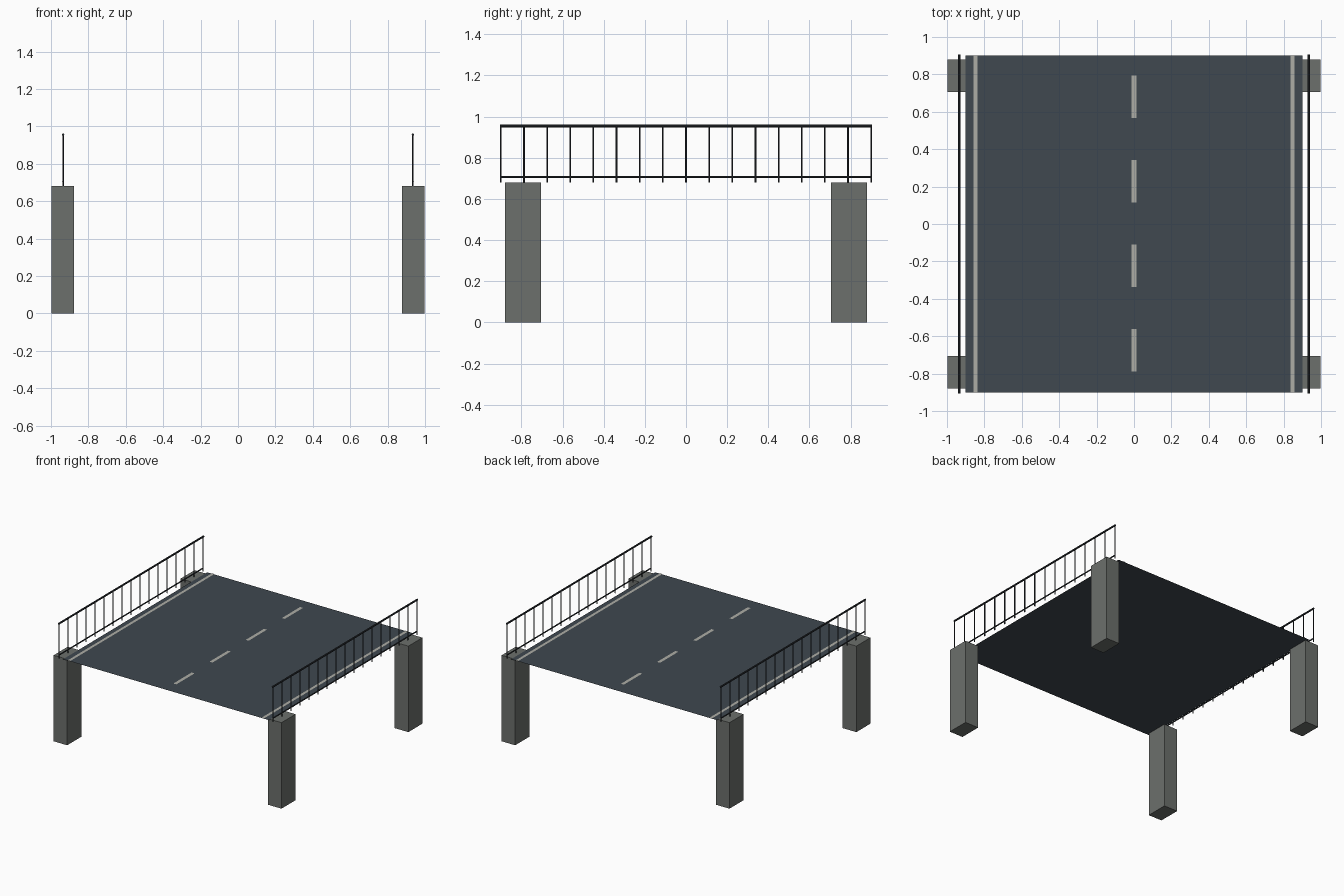
import bpy
from math import pi

if "Cube" in bpy.data.objects:
    bpy.data.objects.remove(bpy.data.objects["Cube"])


def material(name, rgb):
    m = bpy.data.materials.new(name)
    m.diffuse_color = (*rgb, 1)
    m.use_nodes = True
    m.node_tree.nodes["Principled BSDF"].inputs["Base Color"].default_value = m.diffuse_color
    return m


CONCRETE = material("concrete", (0.15, 0.16, 0.15))
ASPHALT = material("asphalt", (0.05, 0.065, 0.08))
PAINT = material("road_paint", (0.42, 0.42, 0.38))
STEEL = material("dark_steel", (0.025, 0.03, 0.035))


def finish(name, mat):
    ob = bpy.context.object
    ob.name = name
    ob.data.materials.append(mat)
    return ob


def box(name, loc, size, mat):
    bpy.ops.mesh.primitive_cube_add(size=1, location=loc)
    bpy.context.object.scale = size
    return finish(name, mat)


def sheet(name, loc, size, mat):
    bpy.ops.mesh.primitive_plane_add(size=1, location=loc)
    bpy.context.object.scale = (*size, 1)
    return finish(name, mat)


def rod(name, loc, radius, length, mat, along_y=False):
    bpy.ops.mesh.primitive_cylinder_add(vertices=8, radius=radius, depth=length, location=loc,
                                        rotation=(pi / 2 if along_y else 0, 0, 0))
    bpy.ops.object.shade_smooth_by_angle()
    return finish(name, mat)


# Road surface, a thin sheet
sheet("road_deck", (0, 0, 0.682), (1.8, 1.8), ASPHALT)

# Dashed centre line
for i in range(4):
    sheet("centre_dash", (0, -0.675 + i * 0.452, 0.685), (0.026, 0.228), PAINT)

for side, s in (("left", -1), ("right", 1)):
    # Solid edge line
    sheet(side + "_edge_line", (s * 0.848, 0, 0.685), (0.022, 1.8), PAINT)
    # Corner piers
    for end, e in (("front", -1), ("back", 1)):
        box(f"{end}_{side}_pier", (s * 0.9375, e * 0.7925, 0.34), (0.119, 0.176, 0.68), CONCRETE)
    # Railing: top rail, bottom rail and evenly spaced posts
    x = s * 0.935
    rod(side + "_top_rail", (x, 0, 0.955), 0.007, 1.81, STEEL, True)
    rod(side + "_bottom_rail", (x, 0, 0.706), 0.005, 1.8, STEEL, True)
    for i in range(17):
        rod(side + "_rail_post", (x, -0.9 + i * 0.1125, 0.8175), 0.004, 0.275, STEEL)
